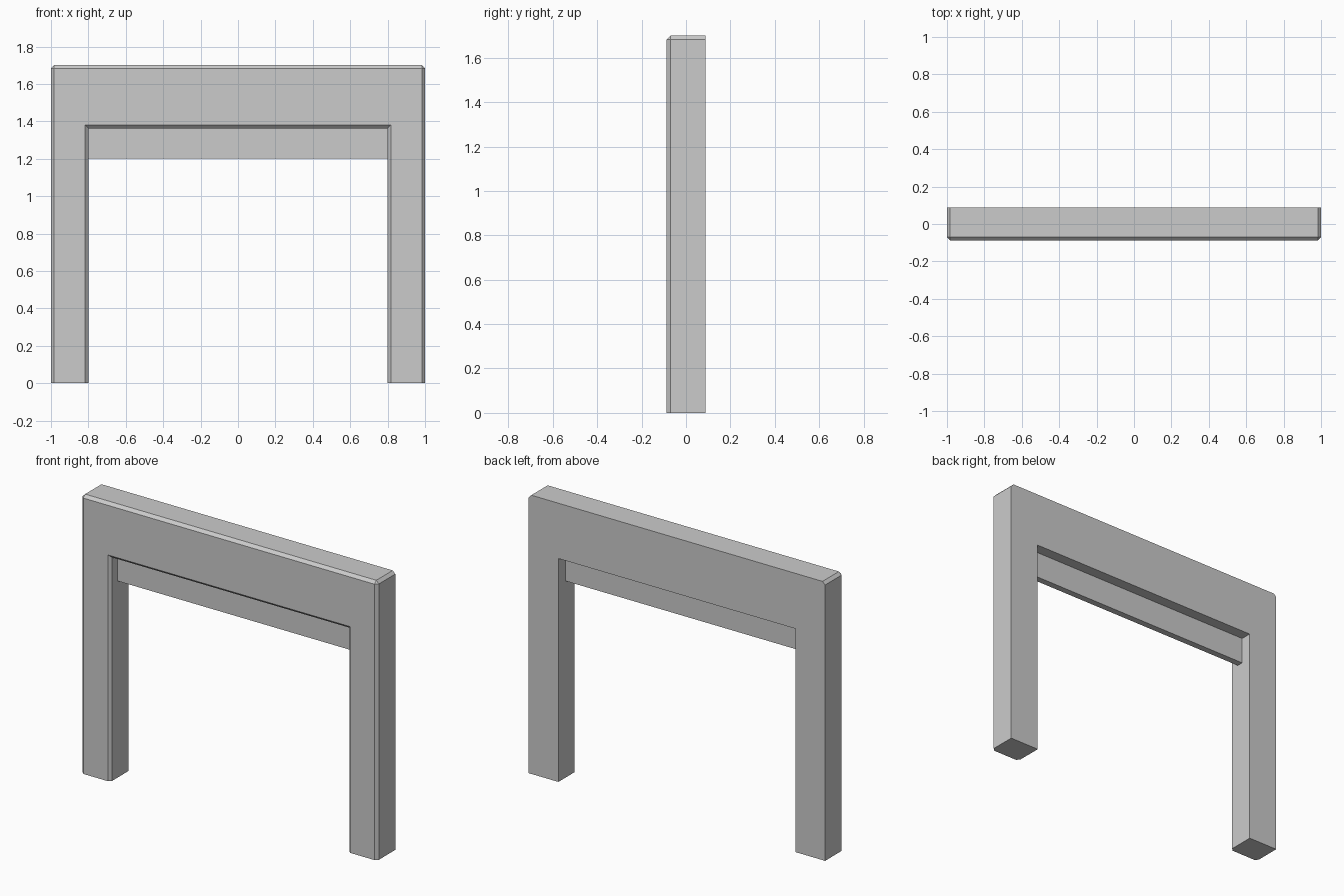
import bpy, bmesh

if "Cube" in bpy.data.objects:
    bpy.data.objects.remove(bpy.data.objects["Cube"])

HALF_DEPTH = 0.0875
CHAMFER = 0.0175


def make_object(name, bm):
    bmesh.ops.recalc_face_normals(bm, faces=bm.faces[:])
    mesh = bpy.data.meshes.new(name)
    bm.to_mesh(mesh)
    bm.free()
    obj = bpy.data.objects.new(name, mesh)
    bpy.context.collection.objects.link(obj)
    return obj


def extrude_profile(points, y0, y1):
    bm = bmesh.new()
    face = bm.faces.new([bm.verts.new((x, y0, z)) for x, z in points])
    ext = bmesh.ops.extrude_face_region(bm, geom=[face], use_keep_orig=True)
    verts = [g for g in ext["geom"] if isinstance(g, bmesh.types.BMVert)]
    bmesh.ops.translate(bm, verts=verts, vec=(0, y1 - y0, 0))
    bmesh.ops.recalc_face_normals(bm, faces=bm.faces[:])
    return bm


# Surround: upside-down U with chamfered front edges and top corners
half = [(0.8, 1.3625), (0.8, 0), (1, 0), (1, 1.7)]
profile = half + [(-x, z) for x, z in reversed(half)]
bm = extrude_profile(profile, -HALF_DEPTH, HALF_DEPTH)


def is_chamfered(edge):
    a, b = (v.co for v in edge.verts)
    on_front = max(a.y, b.y) < 0 and max(a.z, b.z) > 0.01
    top_corner = min(a.z, b.z) > 1.69 and abs(a.x - b.x) < 0.01
    return on_front or top_corner


bmesh.ops.bevel(bm, geom=[e for e in bm.edges if is_chamfered(e)],
                offset=CHAMFER, offset_type='OFFSET', segments=1,
                profile=0.5, affect='EDGES', clamp_overlap=True)
make_object("fireplace_surround", bm)

# Thin recessed board hanging below the lintel
board = [(-0.8, 1.2), (0.8, 1.2), (0.8, 1.3625), (-0.8, 1.3625)]
make_object("recessed_board", extrude_profile(board, -0.02, 0.02))
